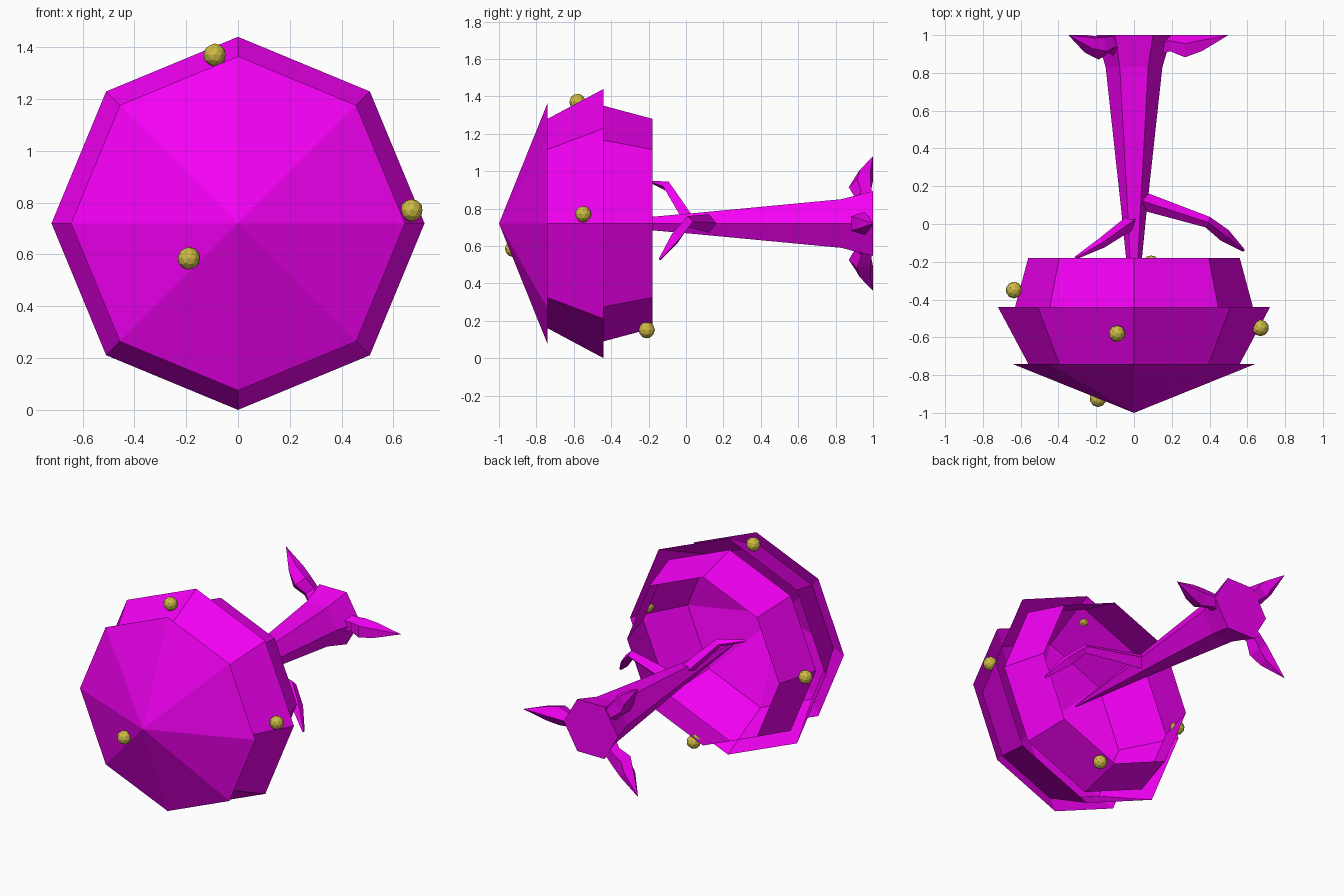
import bpy, bmesh
from math import cos, sin, pi, radians
from mathutils import Vector

if "Cube" in bpy.data.objects:
    bpy.data.objects.remove(bpy.data.objects["Cube"])

AXIS_Z = 0.72   # height of the lying tree's centre line


def material(name, color):
    m = bpy.data.materials.new(name)
    m.diffuse_color = (*color, 1)
    m.use_nodes = True
    m.node_tree.nodes["Principled BSDF"].inputs["Base Color"].default_value = m.diffuse_color
    return m


MAGENTA = material("magenta", (0.9, 0.0, 0.9))
GOLD = material("gold", (0.62, 0.5, 0.06))


def finish(name, bm, mat):
    me = bpy.data.meshes.new(name)
    bm.to_mesh(me)
    bm.free()
    me.materials.append(mat)
    ob = bpy.data.objects.new(name, me)
    bpy.context.collection.objects.link(ob)
    return ob


def tube(name, path, radii, sides, cap=True, y_max=1.0):
    """Faceted skin of rings along a path; zero radius gives a point."""
    pts = [Vector(p) for p in path]
    bm = bmesh.new()
    rings = []
    for i, (p, r) in enumerate(zip(pts, radii)):
        d = pts[min(i + 1, len(pts) - 1)] - pts[max(i - 1, 0)]
        q = d.to_track_quat('Z', 'Y')
        ring = []
        for k in range(sides):
            a = 2 * pi * k / sides
            v = p + q @ Vector((r * cos(a), r * sin(a), 0))
            v.y = min(v.y, y_max)
            ring.append(bm.verts.new(v))
        rings.append(ring)
    for a, b in zip(rings, rings[1:]):
        for k in range(sides):
            n = (k + 1) % sides
            bm.faces.new((a[k], a[n], b[n], b[k]))
    if cap:
        bm.faces.new(rings[0][::-1])
        bm.faces.new(rings[-1])
    bmesh.ops.remove_doubles(bm, verts=bm.verts, dist=0.0005)
    bmesh.ops.recalc_face_normals(bm, faces=bm.faces)
    return finish(name, bm, MAGENTA)


def along_y(name, profile, sides, cap):
    return tube(name, [(0, y, AXIS_Z) for y, r in profile],
                [r for y, r in profile], sides, cap)


# Foliage: three open octagonal tiers
along_y("foliage_tip", [(-1.0, 0), (-0.74, 0.645)], 8, False)
along_y("foliage_middle", [(-0.783, 0.537), (-0.44, 0.72)], 8, False)
along_y("foliage_bottom", [(-0.46, 0.635), (-0.18, 0.56)], 8, False)

# Tapered trunk flaring at the root end
along_y("trunk", [(-0.55, 0.005), (0.05, 0.065), (0.83, 0.15), (1.0, 0.20)], 6, True)

# Three pointed roots, flush with the end of the trunk
for i, deg in enumerate((0, 134, 226)):
    c, s = cos(radians(deg)), sin(radians(deg))
    path = [(c * r, y, AXIS_Z + s * r)
            for r, y in ((0.08, 0.93), (0.19, 0.955), (0.27, 0.935), (0.35, 0.955), (0.5, 1.0))]
    tube(f"root_{i + 1}", path, (0.06, 0.05, 0.065, 0.05, 0.0), 5)

# Bare bent branches
tube("branch_long", [(0.02, 0.13, 0.72), (0.39, 0.01, 0.73), (0.48, -0.06, 0.64), (0.58, -0.14, 0.53)],
     (0.05, 0.03, 0.035, 0.008), 4)
tube("branch_short", [(0.0, 0.02, 0.73), (-0.17, -0.10, 0.92), (-0.31, -0.18, 0.94)],
     (0.04, 0.028, 0.008), 4)

# Gold baubles
for i, loc in enumerate([(-0.19, -0.925, 0.585), (0.67, -0.55, 0.77), (-0.09, -0.58, 1.37),
                         (0.09, -0.21, 0.15), (-0.635, -0.35, 0.72)]):
    bm = bmesh.new()
    bmesh.ops.create_icosphere(bm, subdivisions=2, radius=0.044)
    ob = finish(f"bauble_{i + 1}", bm, GOLD)
    ob.location = loc
